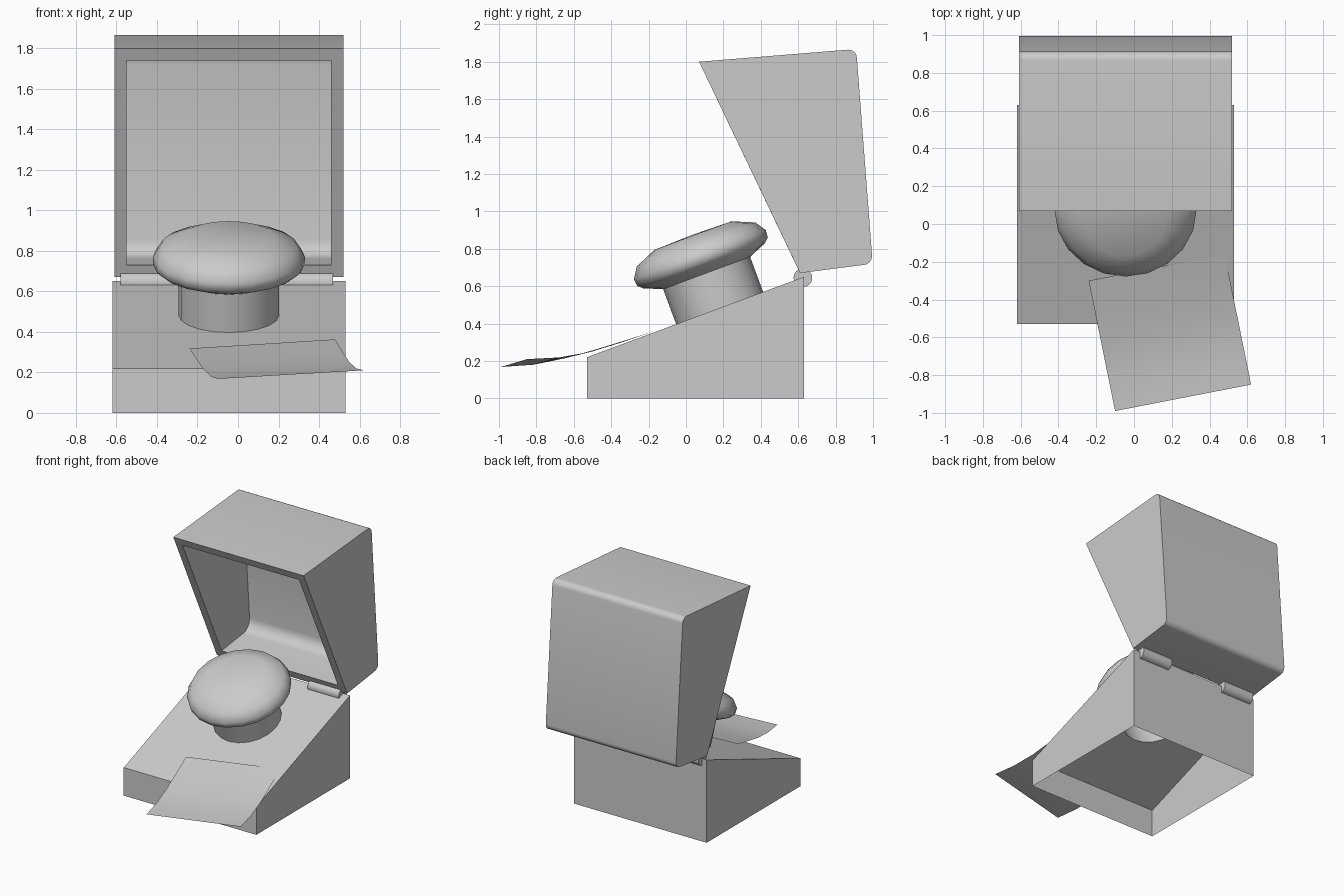
import bpy, bmesh, math
from mathutils import Vector, Matrix

if "Cube" in bpy.data.objects:
    bpy.data.objects.remove(bpy.data.objects["Cube"])

SEG = 20
CX = -0.045
TILT = math.atan2(0.43, 1.16)
# frame of the button: sits on the sloped top, z axis along the slope normal
FRAME = Matrix.Translation((CX, 0.18, 0.483)) @ Matrix.Rotation(TILT, 4, 'X')


def finish(name, bm, angle=35, recalc=True):
    if recalc:
        bmesh.ops.recalc_face_normals(bm, faces=bm.faces[:])
    me = bpy.data.meshes.new(name)
    bm.to_mesh(me)
    bm.free()
    ob = bpy.data.objects.new(name, me)
    bpy.context.collection.objects.link(ob)
    bpy.ops.object.select_all(action='DESELECT')
    ob.select_set(True)
    bpy.context.view_layer.objects.active = ob
    bpy.ops.object.shade_smooth_by_angle(angle=math.radians(angle))
    return ob


def ring(bm, r, z):
    return [bm.verts.new(FRAME @ Vector((r * math.cos(a), r * math.sin(a), z)))
            for a in (2 * math.pi * i / SEG for i in range(SEG))]


def round_corner(p, prev, nxt, r, n=5):
    """Points of a rounded corner at p."""
    p, prev, nxt = Vector(p), Vector(prev), Vector(nxt)
    a = p + (prev - p).normalized() * r
    b = p + (nxt - p).normalized() * r
    c = a + b - p
    out = []
    for i in range(n + 1):
        t = i / n * math.pi / 2
        out.append(c + (a - c) * math.cos(t) + (b - c) * math.sin(t))
    return out


# wedge base: open underneath, round hole under the button
bm = bmesh.new()
prof = [(-0.53, 0), (0.63, 0), (0.63, 0.65), (-0.53, 0.22)]
L, R = [[bm.verts.new((x, y, z)) for y, z in prof] for x in (-0.62, 0.53)]
for f in (L, R, (L[1], R[1], R[2], L[2]), (L[0], R[0], R[3], L[3])):
    bm.faces.new(f)
hole = ring(bm, 0.248, 0)
edges = [bm.edges.new((hole[i], hole[(i + 1) % SEG])) for i in range(SEG)]
top = [L[2], R[2], R[3], L[3]]
edges += [bm.edges.get((top[i], top[(i + 1) % 4])) for i in range(4)]
normal = FRAME.to_3x3() @ Vector((0, 0, 1))
bmesh.ops.triangle_fill(bm, edges=edges, normal=normal, use_dissolve=False)
finish("base", bm, 20)

# push button: hollow stem and mushroom cap, revolved
bm = bmesh.new()
button = [(0.248, 0), (0.248, 0.2), (0.345, 0.24), (0.373, 0.265),
          (0.376, 0.305), (0.338, 0.363), (0.22, 0.413)]
rings = [ring(bm, r, z) for r, z in button]
for a, b in zip(rings, rings[1:]):
    for i in range(SEG):
        j = (i + 1) % SEG
        bm.faces.new((a[i], a[j], b[j], b[i]))
tip = bm.verts.new(FRAME @ Vector((0, 0, 0.418)))
for i in range(SEG):
    bm.faces.new((rings[-1][i], rings[-1][(i + 1) % SEG], tip))
finish("button", bm, 60)

# open lid: outer shell, inner shell and rim
bm = bmesh.new()


def shell(a, b, c, d, x0, x1, r):
    pts = [Vector(a)] + round_corner(b, a, c, r) + round_corner(c, b, d, r) + [Vector(d)]
    l, q = [[bm.verts.new((x, p.x, p.y)) for p in pts] for x in (x0, x1)]
    for i in range(len(pts) - 1):
        bm.faces.new((l[i], l[i + 1], q[i + 1], q[i]))
    bm.faces.new(l)
    bm.faces.new(q)
    return [l[0], l[-1], q[-1], q[0]]


outer = shell((0.07, 1.8), (0.91, 1.868), (0.998, 0.72), (0.61, 0.67), -0.61, 0.52, 0.045)
inner = shell((0.099, 1.74), (0.855, 1.803), (0.935, 0.773), (0.581, 0.73), -0.55, 0.46, 0.085)
for i in range(4):
    j = (i + 1) % 4
    bm.faces.new((outer[i], outer[j], inner[j], inner[i]))
finish("lid", bm, 35)

# two hinge barrels
for side, x in (("left", -0.445), ("right", 0.335)):
    bm = bmesh.new()
    m = Matrix.Translation((x, 0.625, 0.645)) @ Matrix.Rotation(math.pi / 2, 4, 'Y')
    bmesh.ops.create_cone(bm, cap_ends=True, segments=16, radius1=0.05, radius2=0.05,
                          depth=0.27, matrix=m)
    finish("hinge_" + side, bm)

# curled sheet of paper lying over the front edge
bm = bmesh.new()
z_left = [0.318, 0.265, 0.215, 0.18, 0.168]
z_right = [0.363, 0.303, 0.25, 0.219, 0.21]
cols = 4
rows = []
for i, (zl, zr) in enumerate(zip(z_left, z_right)):
    s = i / 4
    a = Vector((-0.24 + 0.14 * s, -0.30 - 0.69 * s, zl))
    b = Vector((0.48 + 0.14 * s, -0.16 - 0.69 * s, zr))
    rows.append([bm.verts.new(a.lerp(b, j / cols)) for j in range(cols + 1)])
for a, b in zip(rows, rows[1:]):
    for j in range(cols):
        bm.faces.new((a[j], b[j], b[j + 1], a[j + 1]))
finish("paper_sheet", bm, 40, recalc=False)
